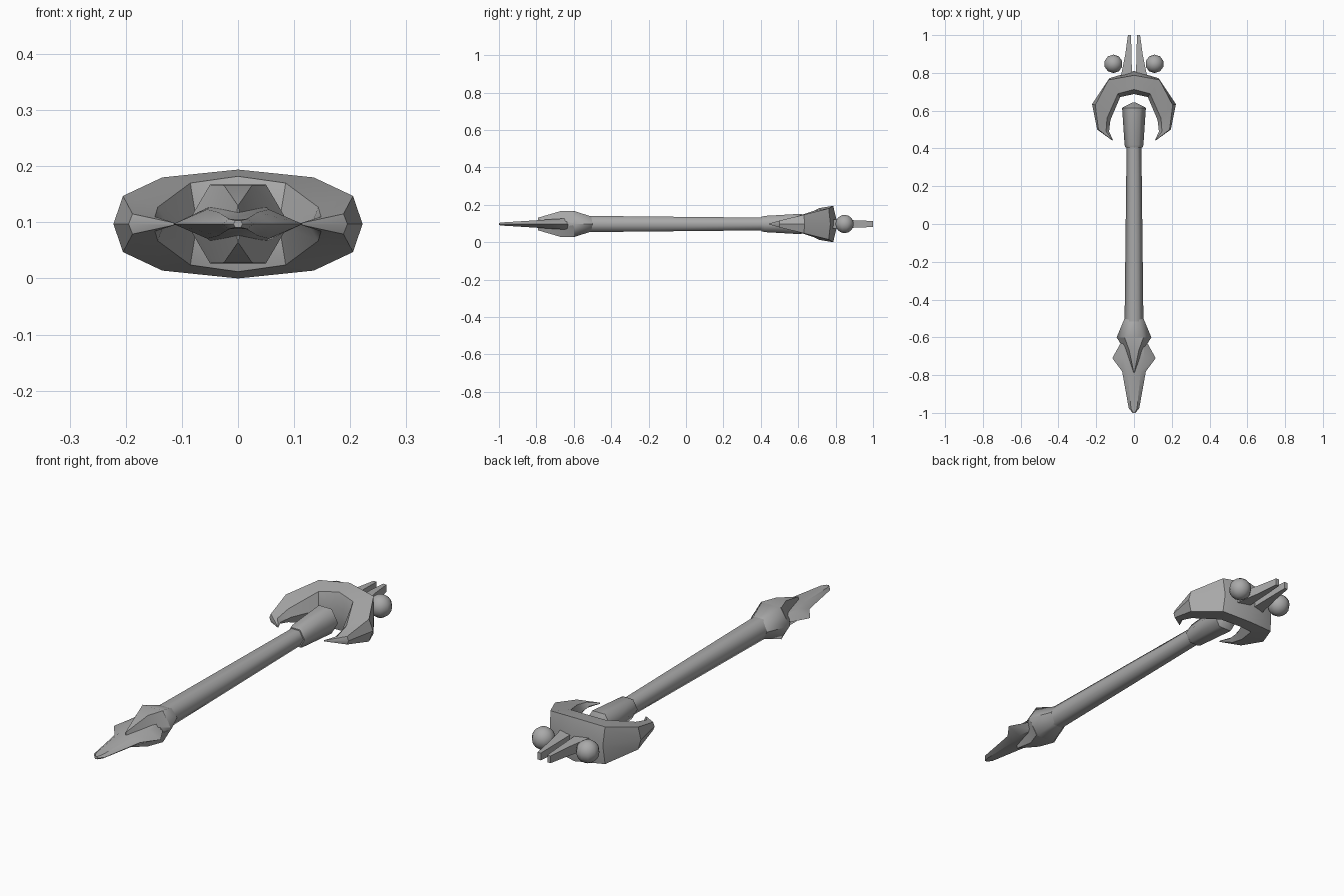
import bpy, bmesh, math
from mathutils import Matrix

cube = bpy.data.objects.get("Cube")
if cube:
    bpy.data.objects.remove(cube, do_unlink=True)

MID = 0.097  # height of the long axis

grey = bpy.data.materials.new("plain_grey")
grey.use_nodes = True
colour = (0.4, 0.4, 0.4, 1)
grey.diffuse_color = colour
grey.node_tree.nodes["Principled BSDF"].inputs["Base Color"].default_value = colour


def finish(name, bm, smooth=35):
    bmesh.ops.remove_doubles(bm, verts=bm.verts, dist=0.0005)
    bmesh.ops.recalc_face_normals(bm, faces=bm.faces)
    bmesh.ops.translate(bm, verts=bm.verts, vec=(0, 0, MID))
    mesh = bpy.data.meshes.new(name)
    bm.to_mesh(mesh)
    bm.free()
    mesh.materials.append(grey)
    obj = bpy.data.objects.new(name, mesh)
    bpy.context.collection.objects.link(obj)
    bpy.ops.object.select_all(action='DESELECT')
    bpy.context.view_layer.objects.active = obj
    obj.select_set(True)
    bpy.ops.object.shade_smooth_by_angle(angle=math.radians(smooth))
    return obj


def loft(bm, rings):
    """Skin a list of closed rings and cap both ends."""
    loops = [[bm.verts.new(p) for p in ring] for ring in rings]
    n = len(loops[0])
    for a, b in zip(loops, loops[1:]):
        for i in range(n):
            j = (i + 1) % n
            bm.faces.new((a[i], a[j], b[j], b[i]))
    bm.faces.new(loops[0])
    bm.faces.new(loops[-1][::-1])


def hexagon(y, r, squash=1.0):
    angles = [math.radians(60 * i) for i in range(6)]
    return [(r * math.cos(a), y, r * squash * math.sin(a)) for a in angles]


def rod(name, profile, squash=1.0):
    bm = bmesh.new()
    loft(bm, [hexagon(y, r, squash) for y, r in profile])
    return finish(name, bm, 62)


# Shaft and the flared socket at its head
rod("shaft", [(-0.52, 0.05), (0.43, 0.039)])
rod("socket", [(0.405, 0.045), (0.42, 0.05), (0.615, 0.063), (0.643, 0.008)])

# Collar, with a pointed tongue above and below the blade
rod("collar", [(-0.5, 0.05), (-0.6, 0.092), (-0.635, 0.07)], 0.88)
for side, label in ((1, "upper"), (-1, "lower")):
    bm = bmesh.new()
    outline = [(0.088, -0.6, 0.005), (0.05, -0.6, 0.07), (-0.05, -0.6, 0.07), (-0.088, -0.6, 0.005)]
    rings = [outline]
    for y, wide, top, low in ((-0.67, 0.5, 0.069, 0.02), (-0.79, 0.02, 0.034, 0.018)):
        rings.append([(x * wide, y, top if z > 0.01 else low) for x, _, z in outline])
    loft(bm, [[(x, y, z * side) for x, y, z in ring] for ring in rings])
    finish(label + "_tongue", bm)

# Blade: sharp side edges, thick at the root
bm = bmesh.new()
rings = []
for y, half, flat, thick in ((-0.62, 0.065, 0.05, 0.031), (-0.71, 0.115, 0.055, 0.026),
                             (-0.78, 0.063, 0.035, 0.021), (-0.975, 0.028, 0.016, 0.009),
                             (-1.0, 0.008, 0.005, 0.006)):
    rings.append([(half, y, 0), (flat, y, thick), (-flat, y, thick),
                  (-half, y, 0), (-flat, y, -thick), (flat, y, -thick)])
loft(bm, rings)
finish("blade", bm)

# Crescent: each station gives outer ridge, outer rim, inner rim, inner ridge
stations = [
    ((0, 0.81), (0, 0.787, 0.097), (0, 0.712, 0.085), (0, 0.688)),
    ((0.13, 0.772), (0.135, 0.763, 0.083), (0.085, 0.69, 0.073), (0.073, 0.672)),
    ((0.222, 0.635), (0.205, 0.63, 0.05), (0.143, 0.56, 0.03), (0.125, 0.55)),
    ((0.195, 0.5), (0.188, 0.5, 0.018), (0.148, 0.49, 0.013), (0.132, 0.49)),
    ((0.115, 0.442), (0.114, 0.443, 0.002), (0.113, 0.444, 0.002), (0.112, 0.445)),
]
rings = []
for k in (-1, 1):
    for o, t, s, i in (stations[:0:-1] if k < 0 else stations):
        section = [(*o, 0), t, s, (*i, 0), (*s[:2], -s[2]), (*t[:2], -t[2])]
        rings.append([(k * x, y, z) for x, y, z in section])
bm = bmesh.new()
loft(bm, rings)
finish("crescent", bm)

# Paired tines and balls behind the crescent
for side, label in ((1, "left"), (-1, "right")):
    bm = bmesh.new()
    rings = []
    for y, inner, outer, h in ((0.75, 0.01, 0.08, 0.026), (0.8, 0.011, 0.066, 0.023),
                               (0.9, 0.013, 0.046, 0.02), (1.0, 0.016, 0.032, 0.016)):
        rings.append([(side * x, y, z) for x, z in ((inner, -h), (outer, -h), (outer, h), (inner, h))])
    loft(bm, rings)
    finish(label + "_tine", bm)

    bm = bmesh.new()
    bmesh.ops.create_uvsphere(bm, u_segments=10, v_segments=8, radius=0.049,
                              matrix=Matrix.Translation((side * 0.109, 0.848, 0)))
    finish(label + "_ball", bm, 60)
